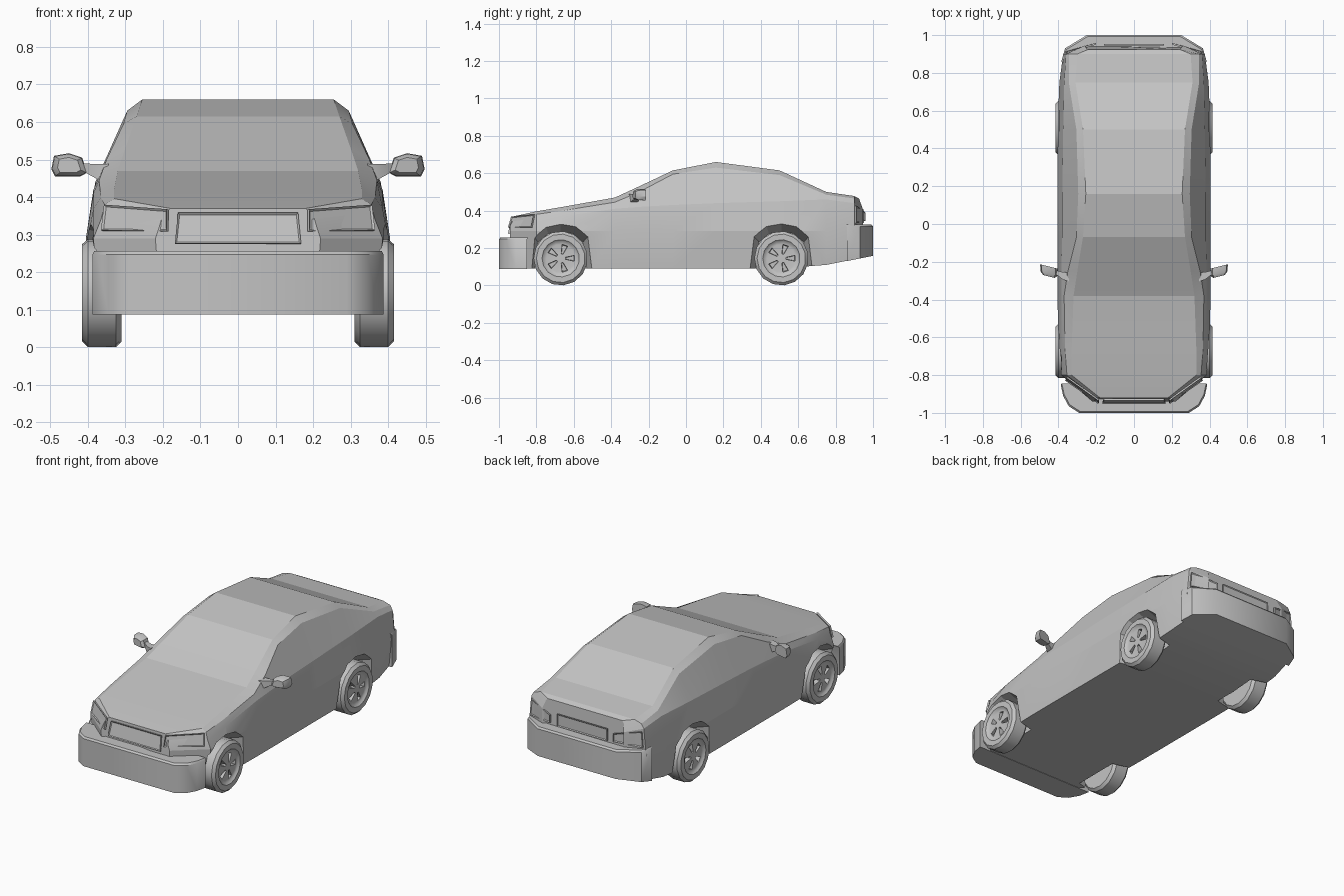
import bpy, bmesh, math
from mathutils import Vector

if "Cube" in bpy.data.objects:
    bpy.data.objects.remove(bpy.data.objects["Cube"], do_unlink=True)

GREY = (0.55, 0.55, 0.55, 1)
paint = bpy.data.materials.new("plain grey")
paint.use_nodes = True
paint.diffuse_color = GREY
paint.node_tree.nodes["Principled BSDF"].inputs["Base Color"].default_value = GREY


def finish(bm, name, angle=30, mirror=False):
    """Turn a bmesh into a named, shaded object."""
    bmesh.ops.recalc_face_normals(bm, faces=bm.faces)
    mesh = bpy.data.meshes.new(name)
    bm.to_mesh(mesh)
    bm.free()
    mesh.materials.append(paint)
    obj = bpy.data.objects.new(name, mesh)
    bpy.context.collection.objects.link(obj)
    if mirror:
        obj.modifiers.new("Mirror", 'MIRROR')
    shade(obj, angle)
    return obj


def shade(obj, angle):
    bpy.ops.object.select_all(action='DESELECT')
    obj.select_set(True)
    bpy.context.view_layer.objects.active = obj
    bpy.ops.object.shade_smooth_by_angle(angle=math.radians(angle))


def loft(bm, rings):
    """Skin closed rings of points and cap both ends; returns the bands of faces."""
    loops = [[bm.verts.new(p) for p in ring] for ring in rings]
    bands = []
    for a, b in zip(loops, loops[1:]):
        n = len(a)
        bands.append([bm.faces.new((a[i], a[(i + 1) % n], b[(i + 1) % n], b[i])) for i in range(n)])
    bm.faces.new(loops[0][::-1])
    bm.faces.new(loops[-1])
    return bands


def floor(y):
    return 0.09 + max(0, y - 0.65) * 0.2


# Body stations: y, waist width, then shoulder, upper edge and top corner as (x, z)
STATIONS = [
    (-.94, .22, (.21, .32), (.20, .355), (.18, .37)),
    (-.80, .385, (.365, .34), (.355, .38), (.33, .396)),
    (-.66, .40, (.385, .37), (.365, .40), (.33, .42)),
    (-.38, .405, (.385, .41), (.37, .445), (.32, .47)),
    (-.25, .405, (.385, .42), (.35, .50), (.30, .53)),
    (-.07, .405, (.38, .43), (.305, .595), (.27, .615)),
    (.16, .405, (.38, .44), (.295, .63), (.255, .66)),
    (.50, .405, (.375, .45), (.305, .59), (.27, .615)),
    (.75, .395, (.37, .46), (.345, .485), (.31, .50)),
    (.90, .375, (.36, .44), (.345, .465), (.30, .478)),
    (.945, .26, (.26, .41), (.25, .45), (.24, .465)),
]
rings = []
for y, w, shoulder, edge, top in STATIONS:
    half = [(w - .015, floor(y)), (w, .29), shoulder, edge, top]
    lean = .02 if abs(y) > .92 else 0
    side = [(x, y - math.copysign(lean, y) * (i > 2), z) for i, (x, z) in enumerate(half)]
    rings.append(side + [(-x, yy, z) for x, yy, z in reversed(side)])
bm = bmesh.new()
loft(bm, rings)
body = finish(bm, "body", 14)

# Flared wheel arches, cut out of the body
AXLES = (-.67, .51)
ARCH = [(.17, -.02), (.17, .09), (.145, .26), (.08, .315), (0, .33)]
ARCH += [(-y, z) for y, z in reversed(ARCH[:-1])]
bm = bmesh.new()
for axle in AXLES:
    for s in (1, -1):
        sections = []
        for x in (.29, .44):
            k = 1 + (x - .40) * 1.6
            sections.append([(s * x, axle + y * k, .1 + (z - .1) * k) for y, z in ARCH])
        loft(bm, sections)
cutter = finish(bm, "arch_cutter")
cutter.hide_render = True
cut = body.modifiers.new("Arches", 'BOOLEAN')
cut.operation = 'DIFFERENCE'
cut.solver = 'EXACT'
cut.object = cutter
bpy.context.view_layer.objects.active = body
bpy.ops.object.modifier_apply(modifier=cut.name)
bpy.data.objects.remove(cutter, do_unlink=True)
shade(body, 14)


# Bumpers: plan outlines raised between the floor and a top height
def bumper(name, half, top):
    plan = half + [(-x, y) for x, y in reversed(half)]
    bm = bmesh.new()
    loft(bm, [[(x, y, floor(y) - .002) for x, y in plan],
              [(x, y, top - .01) for x, y in plan],
              [(x * .985, y * .992, top) for x, y in plan]])
    finish(bm, name, 38)


bumper("front_bumper", [(.388, -.85), (.375, -.91), (.345, -.965), (.29, -1)], .257)
bumper("rear_bumper", [(.385, .86), (.365, .93), (.25, 1)], .325)


# Framed panels: thin plates with a sunken middle
def panel(name, corners, mirror=False):
    bm = bmesh.new()
    face = bm.faces.new([bm.verts.new(c) for c in corners])
    face.normal_update()
    if face.normal.y * face.calc_center_median().y < 0:
        face.normal_flip()
    normal = face.normal.copy()
    back = bmesh.ops.extrude_face_region(bm, geom=[face], use_keep_orig=True)
    front = [f for f in back["geom"] if isinstance(f, bmesh.types.BMFace)]
    verts = [v for v in back["geom"] if isinstance(v, bmesh.types.BMVert)]
    bmesh.ops.translate(bm, verts=verts, vec=normal * .009)
    bm.normal_update()
    bmesh.ops.inset_region(bm, faces=front, thickness=.007, depth=-.005)
    finish(bm, name, 20, mirror)


panel("grille", [(-.168, -.943, .275), (.168, -.943, .275), (.16, -.925, .357), (-.16, -.925, .357)])
panel("headlight", [(.185, -.945, .308), (.36, -.822, .31), (.352, -.808, .378), (.185, -.928, .366)], True)
panel("rear_plate_panel", [(-.16, .944, .335), (.16, .944, .335), (.16, .944, .405), (-.16, .944, .405)])
panel("tail_light", [(.20, .95, .345), (.36, .904, .335), (.352, .904, .425), (.20, .95, .39)], True)

# Wheels: revolved tyre and rim with five sunken openings
SIDES = 15
PROFILE = [(.31, .10), (.31, .13), (.325, .145), (.40, .145), (.415, .13),
           (.415, .10), (.405, .09), (.402, .075), (.405, .025)]
for label, axle in zip(("front", "rear"), AXLES):
    bm = bmesh.new()
    wheel = []
    for x, r in PROFILE:
        turns = [math.tau * (i + .25) / SIDES for i in range(SIDES)]
        wheel.append([(x, axle + r * math.sin(t), .145 + r * math.cos(t)) for t in turns])
    spokes = loft(bm, wheel)[-1]
    bmesh.ops.recalc_face_normals(bm, faces=bm.faces)
    bmesh.ops.inset_individual(bm, faces=spokes[::3], thickness=.003, depth=-.025)
    finish(bm, label + "_wheels", 35, True)

# Door mirrors: a tapered shell on a short arm
SHELL = [(.402, .465), (.42, .455), (.487, .455), (.497, .475), (.49, .51), (.45, .517), (.415, .505)]
centre = Vector((.45, .485))
bm = bmesh.new()
layers = []
for y, k in ((-.278, .65), (-.262, .95), (-.225, 1)):
    shrunk = [centre + (Vector(p) - centre) * k for p in SHELL]
    layers.append([(p.x, y + (p.x - .45) * .25, p.y) for p in shrunk])
loft(bm, layers)
finish(bm, "door_mirrors", 35, True)

bm = bmesh.new()
arm = []
for x, y, z, r in ((.345, -.28, .465, .024), (.375, -.275, .468, .02), (.415, -.255, .48, .01)):
    arm.append([(x, y + a * r, z + b * r) for a, b in ((-1, -1), (1, -1), (1, 1), (-1, 1))])
loft(bm, arm)
finish(bm, "mirror_arms", 35, True)
